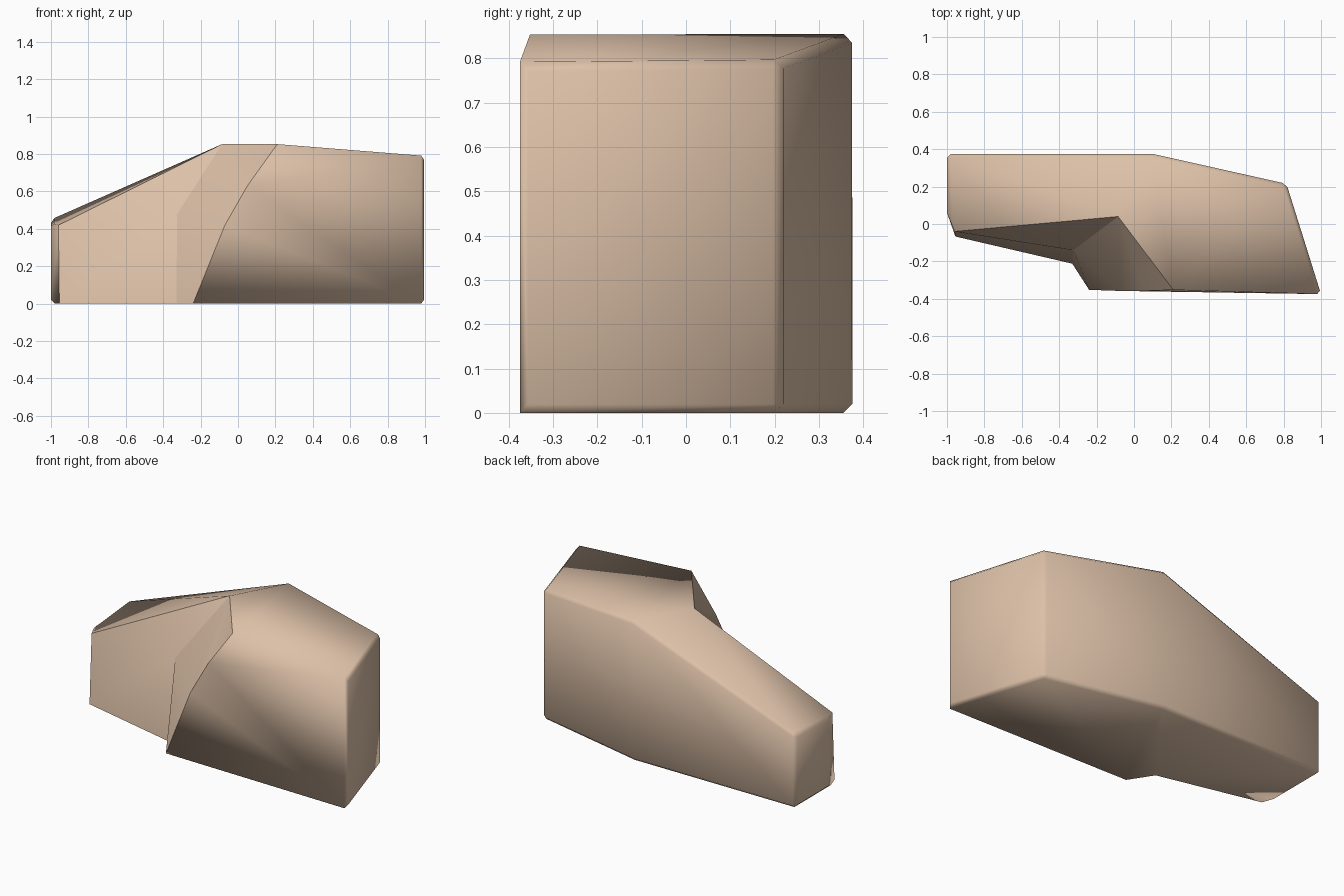
import bpy, bmesh

if "Cube" in bpy.data.objects:
    bpy.data.objects.remove(bpy.data.objects["Cube"])

skin = bpy.data.materials.new("warm tan")
skin.diffuse_color = (0.72, 0.53, 0.39, 1)
skin.use_nodes = True
skin.node_tree.nodes["Principled BSDF"].inputs["Base Color"].default_value = skin.diffuse_color

# corner points: footprint (b), top (t), and the notch cut (A outer curve, B inner curve)
pts = {
    "0b": (-1, .375, 0), "1b": (.1, .375, 0), "2b": (.815, .215, 0), "3b": (1, -.375, 0),
    "6b": (-.955, -.067, 0), "7b": (-1, .06, 0),
    "0t": (-1, .375, .452), "1t": (.1, .375, .855), "2t": (.815, .215, .795), "3t": (1, -.375, .79),
    "6t": (-.96, -.04, .42), "7t": (-1, .06, .435),
    "A0": (-.24, -.352, 0), "A1": (-.07, -.358, .42), "A2": (.05, -.358, .63), "A3": (.21, -.352, .853),
    "B0": (-.33, -.212, 0), "B1": (-.325, -.14, .48), "B2": (-.085, .04, .853),
}
faces = [
    "0b 1b 2b 3b A0 B0 6b 7b",                                    # underside
    "0b 0t 1t 1b", "1b 1t 2t 2b", "2b 2t 3t 3b",                  # back and right walls
    "3b 3t A3 A2 A1 A0",                                          # front wall
    "7b 7t 0t 0b", "6b 6t 7t 7b",                                 # left end
    "6b B0 B1 6t", "6t B1 B2",                                    # front left wall
    "A0 A1 B1 B0", "A1 A2 B2 B1", "A2 A3 B2",                     # notch
    "A3 1t B2", "A3 2t 1t", "A3 3t 2t",                           # crown
    "0t B2 1t", "0t 7t 6t B2",                                    # left slope
]

bm = bmesh.new()
v = {k: bm.verts.new(c) for k, c in pts.items()}
for f in faces:
    bm.faces.new([v[k] for k in f.split()])
bmesh.ops.recalc_face_normals(bm, faces=bm.faces)

# crisp creases along the cut
for line in ("A0 A1 A2 A3 B2 6t 6b B0 A0", "B0 B1 B2"):
    ks = line.split()
    for a, b in zip(ks, ks[1:]):
        e = bm.edges.get((v[a], v[b]))
        if e:
            e.smooth = False

# small chamfer on the uncut outer edges
outer = ["0b 1b", "1b 2b", "2b 3b", "0t 1t", "1t 2t", "2t 3t",
         "0b 0t", "2b 2t", "3b 3t", "0b 7b", "0t 7t"]
edges = [bm.edges.get([v[k] for k in p.split()]) for p in outer]
bmesh.ops.bevel(bm, geom=edges, offset=.02, offset_type='OFFSET', segments=1,
                profile=.5, affect='EDGES', clamp_overlap=True)
for f in bm.faces:
    f.smooth = True
bmesh.ops.triangulate(bm, faces=[f for f in bm.faces if len(f.verts) > 4])

me = bpy.data.meshes.new("carved_block")
bm.to_mesh(me)
bm.free()
me.materials.append(skin)
ob = bpy.data.objects.new("carved_block", me)
bpy.context.collection.objects.link(ob)
